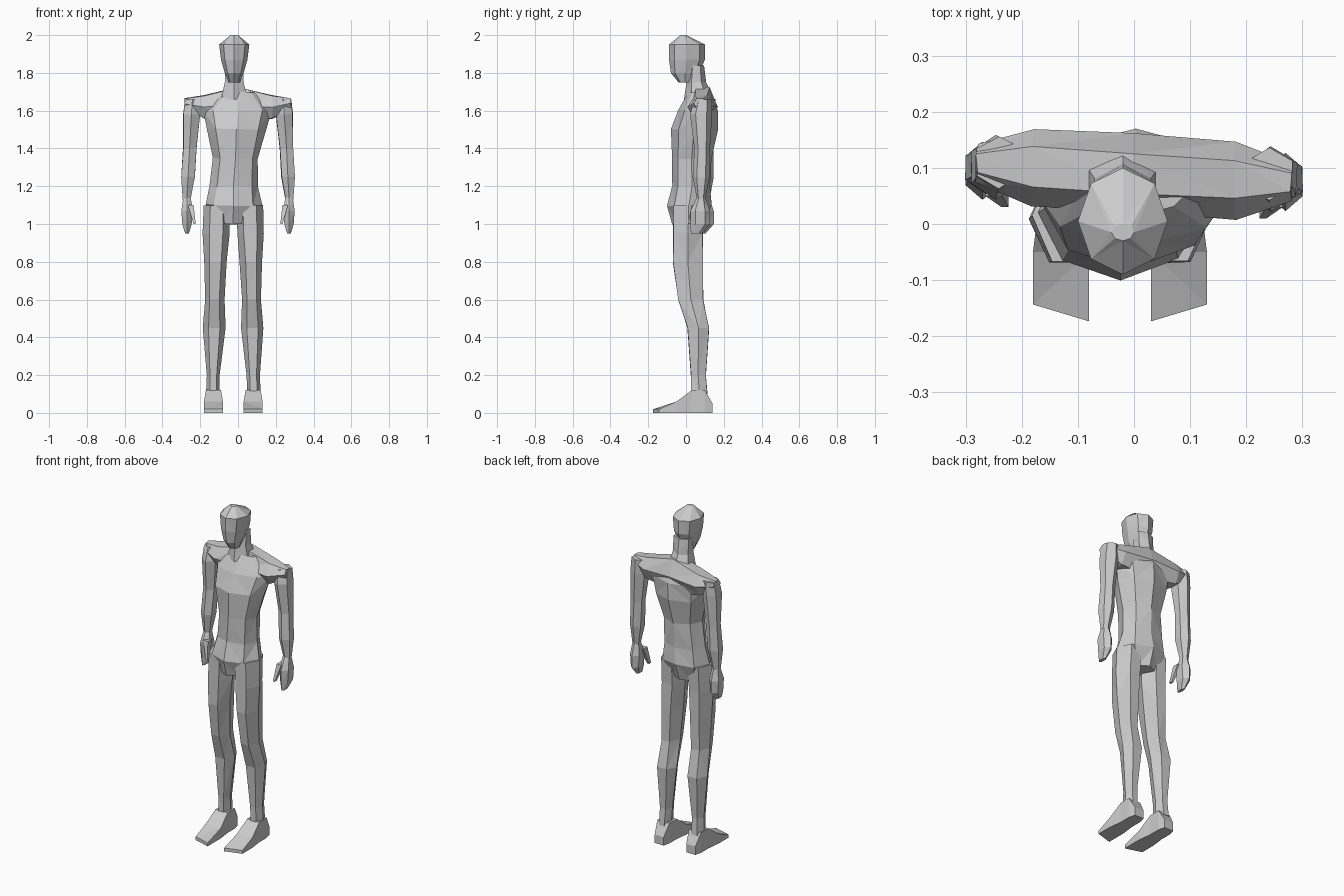
import bpy
import bmesh
import math
import random

random.seed(4)
default_cube = bpy.data.objects.get("Cube")
if default_cube:
    bpy.data.objects.remove(default_cube, do_unlink=True)

# One plain material for the whole figure
colour = (0.6, 0.6, 0.6, 1)
grey = bpy.data.materials.new("plain grey")
grey.use_nodes = True
grey.diffuse_color = colour
grey.node_tree.nodes["Principled BSDF"].inputs["Base Color"].default_value = colour


def place(axis, along, across, upward):
    """Turn a position along an axis and its cross-section offsets into x, y, z."""
    if axis == "x":
        return [along, across, upward]
    if axis == "y":
        return [across, along, upward]
    return [across, upward, along]


def section(centre, half_width, low, high, sides, flat):
    """Yield the corners of one oval cross-section; flat puts edges on its extremes."""
    phase = math.pi / sides if flat else 0
    reach = math.cos(phase)
    middle, half_depth = (low + high) / 2, (high - low) / 2
    for i in range(sides):
        angle = math.tau * i / sides + phase
        yield (centre + half_width * math.cos(angle) / reach,
               middle + half_depth * math.sin(angle) / reach)


def skin(bm, lower, upper):
    """Join two loops with triangles whose diagonals alternate for a hewn look."""
    sides = len(lower)
    for i in range(sides):
        j = (i + 1) % sides
        if i % 2:
            bm.faces.new((lower[i], lower[j], upper[j]))
            bm.faces.new((lower[i], upper[j], upper[i]))
        else:
            bm.faces.new((lower[i], lower[j], upper[i]))
            bm.faces.new((lower[j], upper[j], upper[i]))


def loft(name, rings, centre, axis="z", sides=6, flat=True, jitter=0,
         finish=None):
    """Build a faceted body from rings of (position, half width, low, high)."""
    bm = bmesh.new()
    loops = []
    for along, half_width, low, high in rings:
        corners = section(centre(along), half_width, low, high, sides, flat)
        loops.append([bm.verts.new(place(axis, along, a, b)) for a, b in corners])
    for lower, upper in zip(loops, loops[1:]):
        skin(bm, lower, upper)
    bm.faces.new(loops[0])
    bm.faces.new(loops[-1])
    for vert in bm.verts:
        for k in range(len(vert.co)):
            vert.co[k] += random.uniform(-jitter, jitter)
        if finish:
            finish(vert.co)
    bmesh.ops.recalc_face_normals(bm, faces=bm.faces[:])
    mesh = bpy.data.meshes.new(name)
    bm.to_mesh(mesh)
    bm.free()
    mesh.materials.append(grey)
    bpy.context.collection.objects.link(bpy.data.objects.new(name, mesh))


# Torso from crotch to collar, hips set slightly to the right
torso = [
    (1, 0.09, -0.07, 0.1),
    (1.1, 0.15, -0.1, 0.14),
    (1.2, 0.13, -0.07, 0.13),
    (1.35, 0.12, -0.07, 0.13),
    (1.5, 0.16, -0.08, 0.17),
    (1.6, 0.18, -0.04, 0.17),
    (1.7, 0.1, 0.01, 0.13),
]
loft("torso", torso, lambda z: 0.05 * (z - 1.6), sides=8, flat=False, jitter=0.005)

# Broad shoulder yoke across the body, right side set further back
half_yoke = [(0.28, 0.035, 1.61, 1.67), (0.18, 0.07, 1.55, 1.69)]
middle_yoke = (0, 0.07, 1.52, 1.74)
right_yoke = [(-x, *rest) for x, *rest in half_yoke]
loft("shoulders", right_yoke + [middle_yoke] + half_yoke[::-1],
     lambda x: 0.09 - 0.06 * x, axis="x", flat=False, jitter=0.003)

# Neck and head
neck = [(1.66, 0.07, 0, 0.14), (1.75, 0.05, 0.01, 0.1), (1.84, 0.05, 0.02, 0.09)]
head = [
    (1.75, 0.03, -0.04, 0.03),
    (1.8, 0.05, -0.08, 0.07),
    (1.87, 0.07, -0.09, 0.1),
    (1.95, 0.08, -0.09, 0.1),
    (2, 0.02, -0.03, 0),
]
loft("neck", neck, lambda z: -0.02)
loft("head", head, lambda z: -0.02, sides=8, flat=False)

# Limb profiles for the left side
arm = [
    (1.66, 0.04, 0.05, 0.13),
    (1.58, 0.045, 0.03, 0.13),
    (1.4, 0.035, 0.05, 0.12),
    (1.25, 0.035, 0.04, 0.12),
    (1.13, 0.02, 0.06, 0.1),
]
hand = [
    (1.14, 0.02, 0.06, 0.1),
    (1.07, 0.03, 0.03, 0.12),
    (1, 0.025, 0.03, 0.12),
    (0.95, 0.01, 0.03, 0.08),
]
thumb = [(1.1, 0.015, 0.03, 0.07), (1, 0.006, 0.01, 0.03)]
leg = [
    (1.1, 0.07, -0.08, 0.11),
    (0.95, 0.07, -0.08, 0.1),
    (0.8, 0.06, -0.08, 0.1),
    (0.6, 0.05, -0.05, 0.1),
    (0.45, 0.06, 0, 0.13),
    (0.2, 0.035, 0.02, 0.11),
    (0.1, 0.035, 0.02, 0.12),
]
foot = [
    (0.14, 0.03, 0, 0.05),
    (0.1, 0.04, 0, 0.12),
    (0.03, 0.04, 0, 0.12),
    (-0.05, 0.05, 0, 0.06),
    (-0.16, 0.05, 0, 0.02),
]


def build_limbs(word, side, arm_back):
    """Build one arm and one leg, mirrored for the right side."""
    def seat_arm(co):
        co.x *= side
        co.y += arm_back

    def seat_leg(co):
        co.x = co.x * side - 0.025

    def seat_foot(co):
        # the inner corner of the toe leads
        if co.y < -0.1:
            co.y += 0.3 * (co.x - 0.1)
        seat_leg(co)

    loft(word + "_arm", arm, lambda z: 0.34 - 0.06 * z, jitter=0.002, finish=seat_arm)
    loft(word + "_hand", hand, lambda z: 0.27, finish=seat_arm)
    loft(word + "_thumb", thumb, lambda z: 0.03 + 0.2 * z, sides=4, finish=seat_arm)
    loft(word + "_leg", leg, lambda z: 0.11 - 0.02 * z, flat=False,
         jitter=0.002, finish=seat_leg)
    loft(word + "_foot", foot, lambda y: 0.105, axis="y", sides=4, finish=seat_foot)


build_limbs("left", 1, 0)
build_limbs("right", -1, 0.02)
